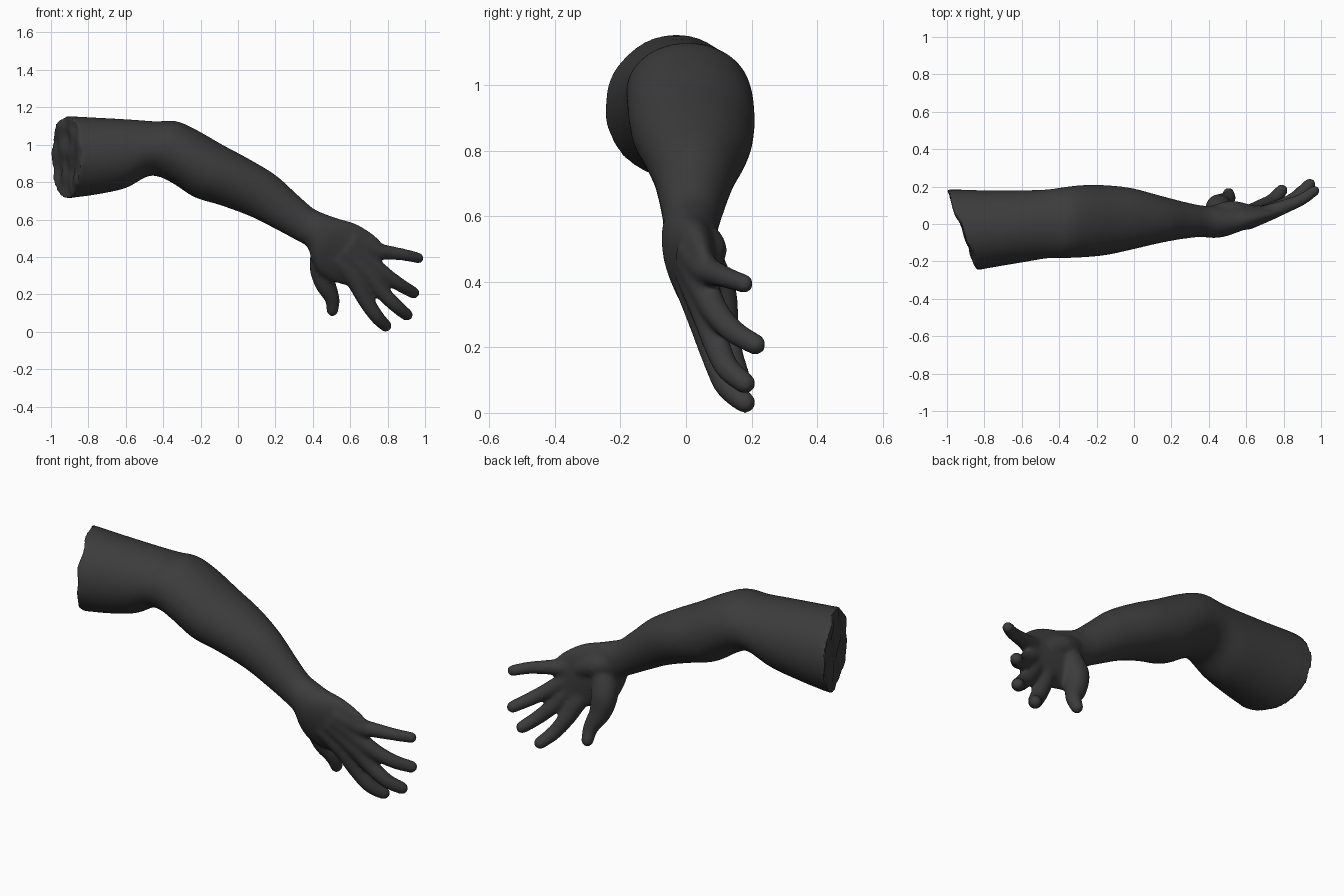
import bpy, bmesh, math
from mathutils import Vector, noise

if "Cube" in bpy.data.objects:
    bpy.data.objects.remove(bpy.data.objects["Cube"])

SEG = 40


def spline(rows, steps):
    """Catmull-Rom interpolation of equal-length number rows."""
    p = [rows[0]] + list(rows) + [rows[-1]]
    out = []
    for i in range(1, len(p) - 2):
        for s in range(steps):
            t = s / steps
            out.append([0.5 * (2 * b + (c - a) * t + (2 * a - 5 * b + 4 * c - d) * t * t
                               + (3 * b - a - 3 * c + d) * t ** 3)
                        for a, b, c, d in zip(p[i - 1], p[i], p[i + 1], p[i + 2])])
    return out + [list(rows[-1])]


def loft(bm, rings):
    """Closed tube through rings of points."""
    loops = [[bm.verts.new(c) for c in ring] for ring in rings]
    for a, b in zip(loops, loops[1:]):
        for i in range(len(a)):
            j = (i + 1) % len(a)
            bm.faces.new((a[i], a[j], b[j], b[i]))
    bm.faces.new(loops[0][::-1])
    bm.faces.new(loops[-1])


def digit(bm, path):
    """Round tapering tube (x, y, z, radius) with a ball tip."""
    rows = spline(path, 6)
    pts = [Vector(r[:3]) for r in rows]
    rings = []
    for i, r in enumerate(rows):
        t = (pts[min(i + 1, len(pts) - 1)] - pts[max(i - 1, 0)]).normalized()
        u = t.cross(Vector((0, 1, 0))).normalized()
        v = t.cross(u)
        rings.append([pts[i] + r[3] * (math.cos(a) * u + math.sin(a) * v)
                      for a in (2 * math.pi * k / 20 for k in range(20))])
    loft(bm, rings)
    ball = bmesh.ops.create_uvsphere(bm, u_segments=20, v_segments=12, radius=rows[-1][3])
    bmesh.ops.translate(bm, verts=ball["verts"], vec=pts[-1])


bm = bmesh.new()

# upper arm, forearm, wrist, palm: top x,z / bottom x,z / y min, max / cut slant
sections = [
    (-.915, 1.155, -.915, .715, -.247, .187, .36),
    (-.76, 1.147, -.76, .735, -.226, .18, .2),
    (-.58, 1.137, -.60, .77, -.203, .18, .05),
    (-.44, 1.127, -.49, .83, -.184, .185, 0),
    (-.33, 1.128, -.42, .83, -.182, .197, 0),
    (-.22, 1.08, -.34, .79, -.179, .208, 0),
    (-.08, 1.0, -.23, .72, -.167, .208, 0),
    (.06, .925, -.09, .677, -.137, .192, 0),
    (.20, .84, .07, .617, -.102, .152, 0),
    (.31, .742, .21, .546, -.08, .12, 0),
    (.40, .663, .31, .492, -.07, .1, 0),
    (.465, .632, .37, .455, -.075, .098, 0),
    (.54, .606, .395, .38, -.07, .098, 0),
    (.62, .583, .43, .315, -.047, .1, 0),
    (.70, .54, .495, .275, -.015, .1, 0),
    (.765, .485, .575, .25, .015, .1, 0),
    (.785, .43, .64, .25, .04, .1, 0),
]
rings = []
for tx, tz, bx, bz, y0, y1, k in spline(sections, 5):
    ring = []
    for i in range(SEG):
        a = 2 * math.pi * i / SEG
        c, s = math.cos(a), math.sin(a)
        dy = s * (y1 - y0) / 2
        ring.append(((tx + bx) / 2 + c * (tx - bx) / 2 - k * dy,
                     (y0 + y1) / 2 + dy,
                     (tz + bz) / 2 + c * (tz - bz) / 2))
    rings.append(ring)
loft(bm, rings)

# fingers and thumb, rooted inside the palm
index = [(.52, .01, .40, .05), (.62, .055, .285, .05), (.68, .09, .175, .044),
         (.74, .125, .085, .039), (.79, .18, .033, .034)]
middle = [(.56, .01, .44, .05), (.69, .058, .315, .046), (.765, .09, .22, .042),
          (.845, .125, .14, .038), (.903, .18, .092, .034)]
ring_finger = [(.59, .01, .47, .048), (.71, .06, .37, .045), (.79, .095, .305, .041),
               (.87, .145, .25, .037), (.94, .213, .21, .033)]
pinky = [(.60, .01, .50, .046), (.72, .06, .44, .045), (.81, .095, .425, .038),
         (.895, .13, .412, .033), (.965, .178, .396, .03)]
thumb = [(.47, .05, .46, .068), (.452, .085, .36, .071), (.465, .105, .265, .058),
         (.503, .135, .18, .041), (.505, .163, .116, .033)]
# fleshy heel of the palm on the little-finger side
palm_heel = [(.44, .05, .53, .055), (.52, .065, .50, .06), (.60, .06, .46, .05)]
for path in (index, middle, ring_finger, pinky, thumb, palm_heel):
    digit(bm, path)

bmesh.ops.recalc_face_normals(bm, faces=bm.faces)
mesh = bpy.data.meshes.new("arm")
bm.to_mesh(mesh)
bm.free()
arm = bpy.data.objects.new("arm", mesh)
bpy.context.collection.objects.link(arm)
bpy.context.view_layer.objects.active = arm
arm.select_set(True)

# fuse everything into one skin
fuse = arm.modifiers.new("fuse", "REMESH")
fuse.mode = "VOXEL"
fuse.voxel_size = .0095
bpy.ops.object.modifier_apply(modifier=fuse.name)


def cut_distance(co):
    return (co.x + .36 * (co.y + .03) + .915) / 1.063


# soften the skin, keep the cut edge crisp and ragged
bm = bmesh.new()
bm.from_mesh(arm.data)
soft = [v for v in bm.verts if cut_distance(v.co) > .03]
for _ in range(8):
    bmesh.ops.smooth_vert(bm, verts=soft, factor=.5, use_axis_x=True, use_axis_y=True, use_axis_z=True)
normal = Vector((1, .36, 0)).normalized()
for v in bm.verts:
    w = max(0, 1 - max(0, cut_distance(v.co)) / .06)
    if w > 0:
        v.co += normal * w * .018 * noise.noise(v.co * 11)
low = min(v.co.z for v in bm.verts)
for v in bm.verts:
    v.co.z -= low
bm.to_mesh(arm.data)
bm.free()
bpy.ops.object.shade_smooth_by_angle(angle=math.radians(45))

skin = bpy.data.materials.new("dark_skin")
skin.diffuse_color = (.045, .045, .045, 1)
skin.use_nodes = True
skin.node_tree.nodes["Principled BSDF"].inputs["Base Color"].default_value = skin.diffuse_color
arm.data.materials.clear()
arm.data.materials.append(skin)
